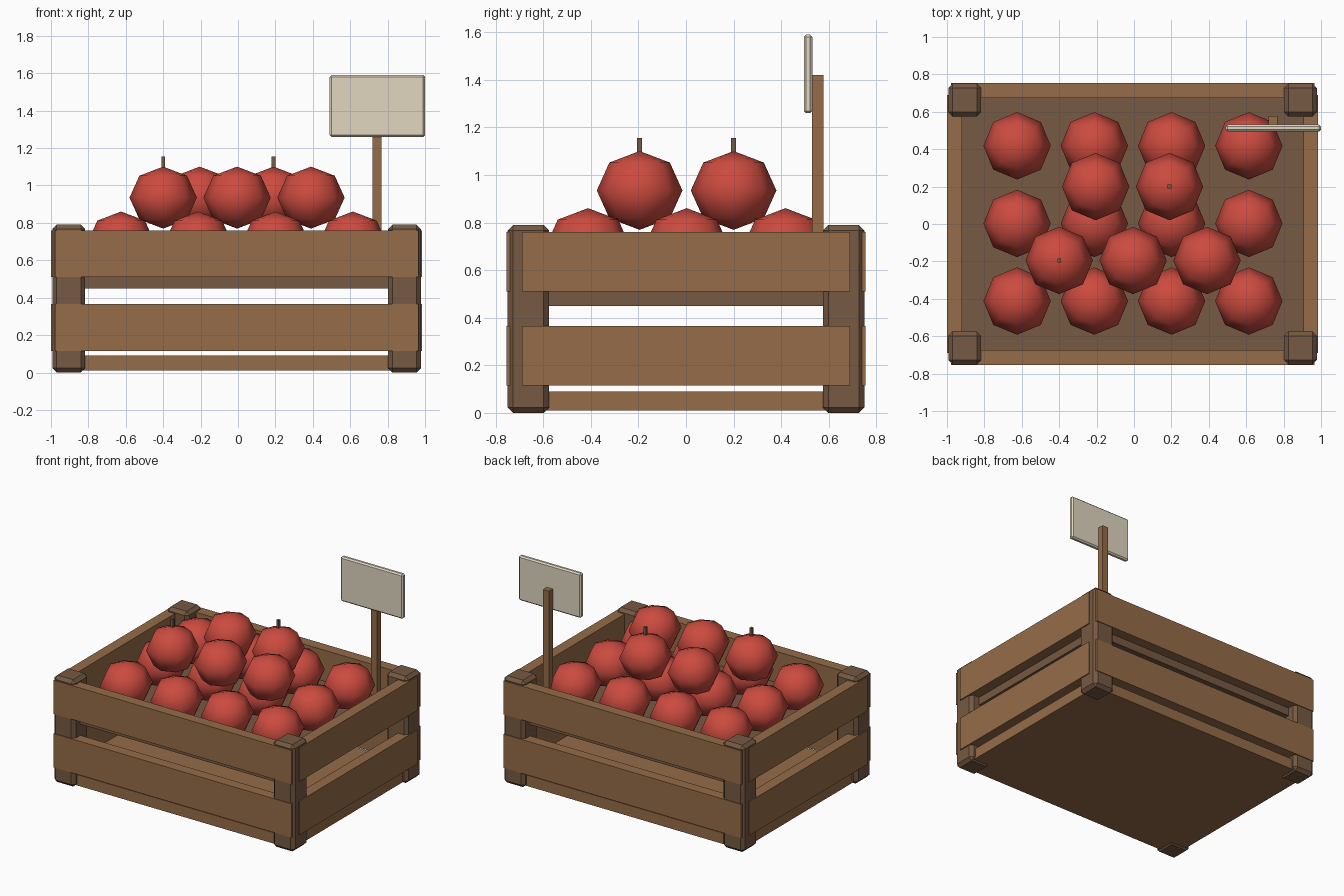
import bpy

if "Cube" in bpy.data.objects:
    bpy.data.objects.remove(bpy.data.objects["Cube"])

CX = -0.0075  # crate centre in x; the sign overhangs to the right


def material(name, rgb):
    m = bpy.data.materials.new(name)
    m.diffuse_color = (*rgb, 1)
    m.use_nodes = True
    m.node_tree.nodes["Principled BSDF"].inputs["Base Color"].default_value = m.diffuse_color
    return m


WOOD = material("light_wood", (0.30, 0.15, 0.065))
DARK = material("dark_wood", (0.18, 0.10, 0.055))
RED = material("apple_red", (0.60, 0.07, 0.05))
CARD = material("sign_cream", (0.75, 0.68, 0.53))


def box(name, lo, hi, mat, bevel=0):
    """Box between two corners, optionally chamfered."""
    mid = [(a + b) / 2 for a, b in zip(lo, hi)]
    bpy.ops.mesh.primitive_cube_add(size=1, location=mid)
    ob = bpy.context.object
    ob.name = name
    ob.scale = [b - a for a, b in zip(lo, hi)]
    bpy.ops.object.transform_apply(location=False, rotation=False, scale=True)
    ob.data.materials.append(mat)
    if bevel:
        mod = ob.modifiers.new("chamfer", 'BEVEL')
        mod.width = bevel
        mod.segments = 1
    return ob


# Corner posts
for sx in (-1, 1):
    for sy in (-1, 1):
        x, y = CX + sx * 0.8975, sy * 0.6625
        box("corner_post", (x - 0.0875, y - 0.0875, 0.0),
            (x + 0.0875, y + 0.0875, 0.79), DARK, 0.023)

# Two levels of wall slats
for z0, z1 in ((0.115, 0.365), (0.51, 0.76)):
    for s in (-1, 1):
        y = s * 0.715
        box("long_slat", (CX - 0.972, y - 0.04, z0), (CX + 0.972, y + 0.04, z1), WOOD)
        x = CX + s * 0.9525
        box("end_slat", (x - 0.04, -0.69, z0), (x + 0.04, 0.69, z1), WOOD)

# Floor and the raised shelf carrying the fruit
box("floor", (CX - 0.95, -0.715, 0.01), (CX + 0.95, 0.715, 0.09), WOOD)
box("shelf", (CX - 0.915, -0.68, 0.45), (CX + 0.915, 0.68, 0.53), DARK)


def apple(x, y, z):
    bpy.ops.mesh.primitive_uv_sphere_add(segments=8, ring_count=4, radius=0.18,
                                         location=(x, y, z))
    ob = bpy.context.object
    ob.name = "apple"
    ob.scale.z = 0.92
    ob.data.materials.append(RED)
    bpy.ops.object.shade_smooth()


# Lower layer of apples
for x in (-0.625, -0.212, 0.201, 0.614):
    for y in (-0.412, 0.003, 0.418):
        apple(x, y, 0.695)

# Upper layer of apples
for x, y in ((-0.4, -0.195), (-0.005, -0.195), (0.39, -0.195),
             (-0.205, 0.2), (0.19, 0.2)):
    apple(x, y, 0.935)

# Stems
for x, y in ((-0.4, -0.195), (0.19, 0.2)):
    box("stem", (x - 0.01, y - 0.01, 1.07), (x + 0.01, y + 0.01, 1.155), DARK)

# Price sign on a stake
box("sign_stake", (0.718, 0.53, 0.50), (0.766, 0.577, 1.42), WOOD)
box("sign_board", (0.49, 0.495, 1.26), (1.0, 0.531, 1.59), CARD, 0.01)
